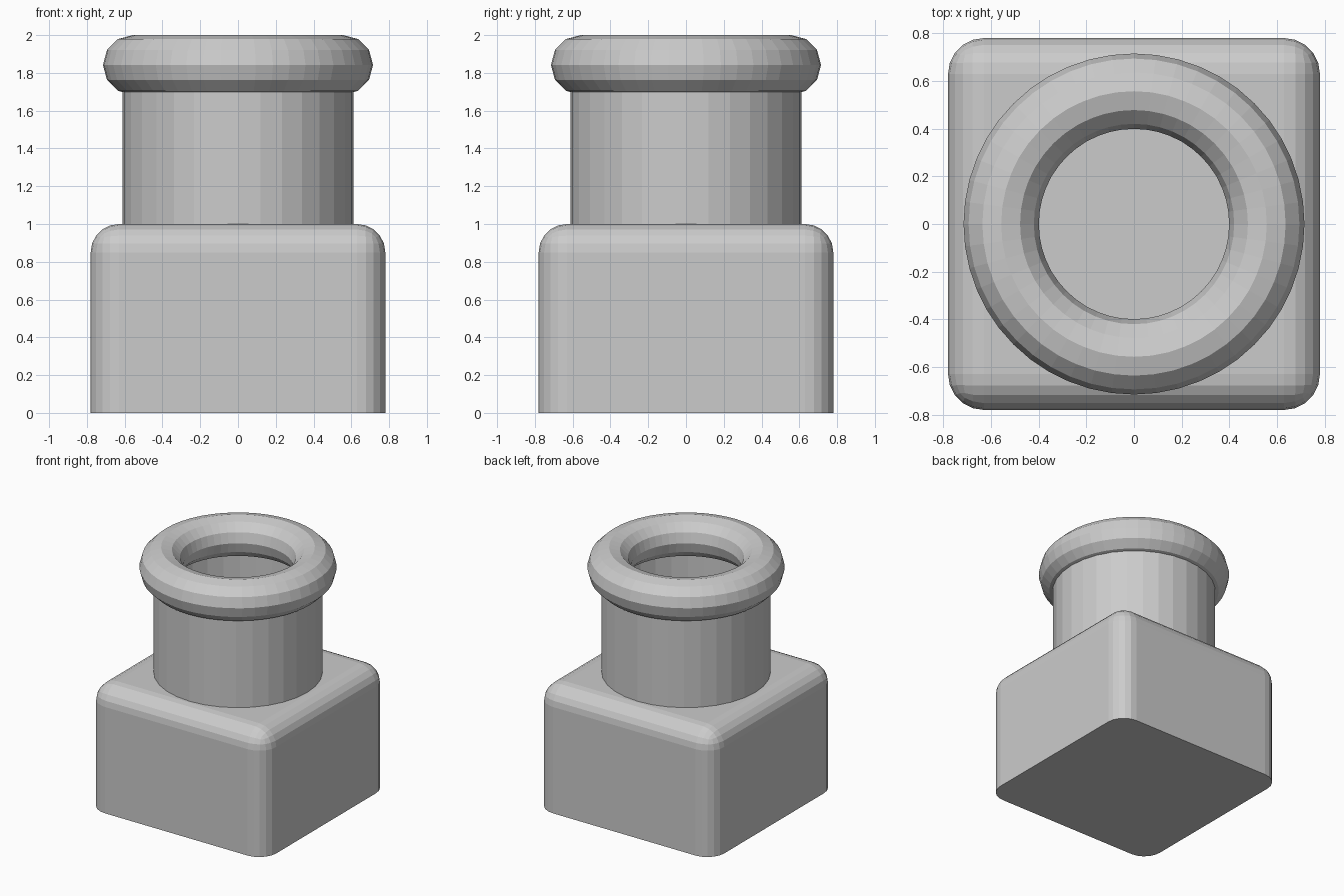
import bpy, bmesh

if "Cube" in bpy.data.objects:
    bpy.data.objects.remove(bpy.data.objects["Cube"])

# Rounded base block: bevel vertical and top edges, leave the bottom edge crisp
bpy.ops.mesh.primitive_cube_add(size=1, location=(0, 0, 0.5))
base = bpy.context.object
base.name = "base_block"
base.scale = (1.56, 1.56, 1.0)
bpy.ops.object.transform_apply(location=True, rotation=False, scale=True)
bm = bmesh.new()
bm.from_mesh(base.data)
edges = [e for e in bm.edges if max(v.co.z for v in e.verts) > 0.5]
bmesh.ops.bevel(bm, geom=edges, offset=0.15, segments=5, profile=0.5, affect='EDGES')
bm.to_mesh(base.data)
bm.free()

# Open tubular neck
bpy.ops.mesh.primitive_cylinder_add(vertices=32, radius=0.612, depth=0.8,
                                    end_fill_type='NOTHING', location=(0, 0, 1.4))
bpy.context.object.name = "neck"

# Rolled lip
bpy.ops.mesh.primitive_torus_add(major_segments=48, minor_segments=12,
                                 major_radius=0.557, minor_radius=0.158,
                                 location=(0, 0, 1.842))
bpy.context.object.name = "lip"
